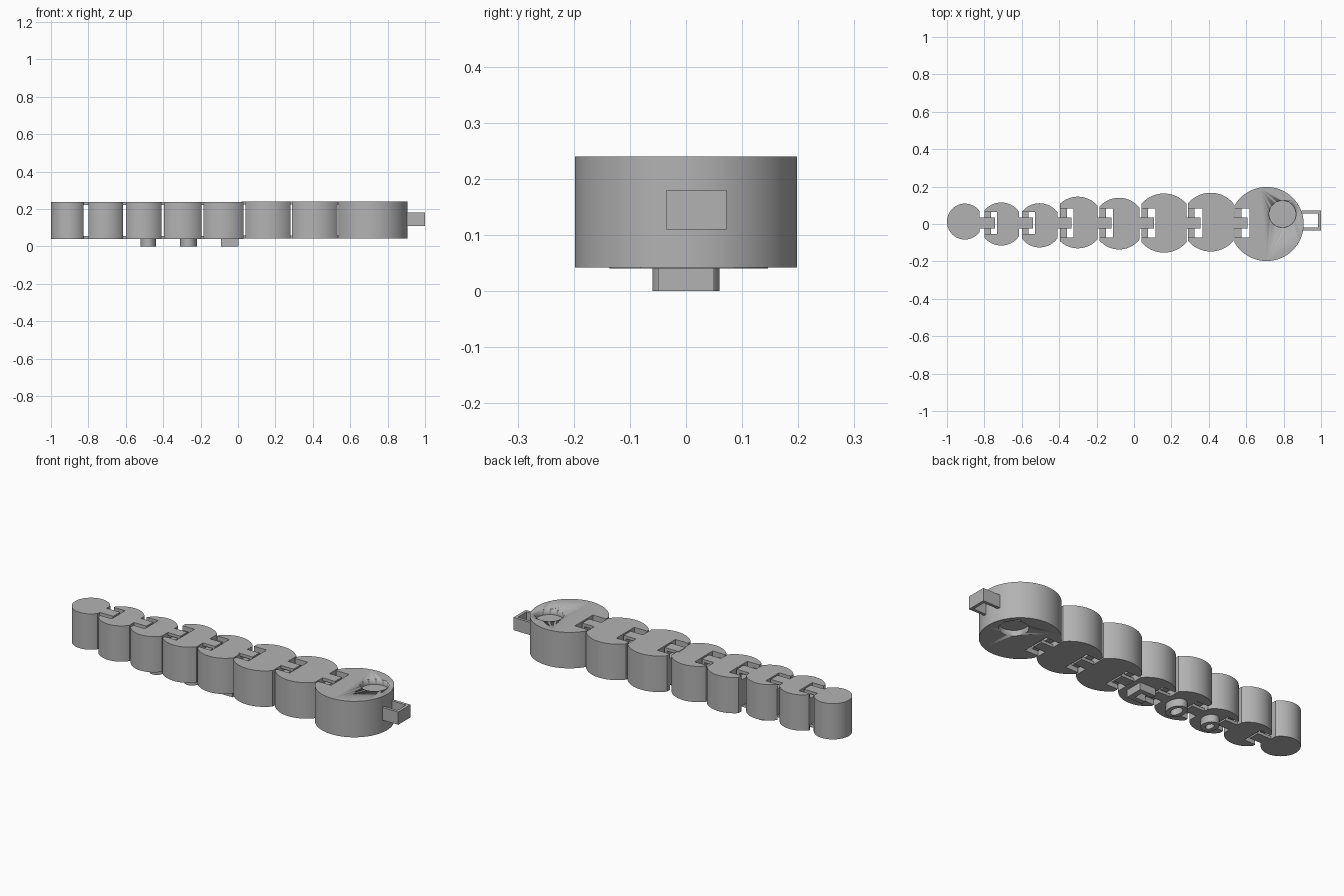
import bpy, bmesh
from math import acos, cos, sin, pi

if "Cube" in bpy.data.objects:
    bpy.data.objects.remove(bpy.data.objects["Cube"], do_unlink=True)

grey = bpy.data.materials.new("plain_grey")
grey.use_nodes = True
grey.diffuse_color = (0.45, 0.45, 0.45, 1)
grey.node_tree.nodes["Principled BSDF"].inputs["Base Color"].default_value = (0.45, 0.45, 0.45, 1)


def finish(name, bm):
    bmesh.ops.recalc_face_normals(bm, faces=bm.faces)
    mesh = bpy.data.meshes.new(name)
    bm.to_mesh(mesh)
    bm.free()
    obj = bpy.data.objects.new(name, mesh)
    bpy.context.collection.objects.link(obj)
    mesh.materials.append(grey)
    bpy.ops.object.select_all(action='DESELECT')
    obj.select_set(True)
    bpy.context.view_layer.objects.active = obj
    bpy.ops.object.shade_smooth_by_angle(angle=0.6)
    return obj


def extrude(name, outline, lo, hi, along_y=False):
    """Solid from a flat outline, pushed along z (or y)."""
    bm = bmesh.new()
    put = (lambda u, v, w: (u, w, v)) if along_y else (lambda u, v, w: (u, v, w))
    face = bm.faces.new([bm.verts.new(put(u, v, lo)) for u, v in outline])
    moved = bmesh.ops.extrude_face_region(bm, geom=[face])["geom"]
    bmesh.ops.translate(bm, vec=put(0, 0, hi - lo),
                        verts=[g for g in moved if isinstance(g, bmesh.types.BMVert)])
    return finish(name, bm)


def rect(x0, x1, y0, y1):
    return [(x0, y0), (x1, y0), (x1, y1), (x0, y1)]


def bracket(x0, x1, y0, y1, end, side):
    """U outline, open towards -x."""
    return [(x0, y0), (x1, y0), (x1, y1), (x0, y1), (x0, y1 - side),
            (x1 - end, y1 - side), (x1 - end, y0 + side), (x0, y0 + side)]


def oval(cx, cy, rx, ry, n=48):
    return [(cx + rx * cos(2 * pi * i / n), cy + ry * sin(2 * pi * i / n)) for i in range(n)]


def ring(name, cx, cy, rx, ry, wall, lo, hi):
    bm = bmesh.new()
    loops = [[bm.verts.new((x, y, z)) for x, y in oval(cx, cy, rx - w, ry - w)]
             for w, z in ((0, lo), (0, hi), (wall, hi), (wall, lo))]
    for k in range(4):
        a, b = loops[k], loops[(k + 1) % 4]
        for i in range(len(a)):
            j = (i + 1) % len(a)
            bm.faces.new((a[i], a[j], b[j], b[i]))
    return finish(name, bm)


def body_outline(cx, cy, r, left, right, slot, steps=40):
    """Disc with flat ends and a square slot in its left end."""
    a0 = acos((right - cx) / r) if right < cx + r else 0
    a1 = acos((left - cx) / r) if left > cx - r else pi
    top = [a0 + (a1 - a0) * i / steps for i in range(steps + 1)]
    pts = [(cx + r * cos(a), cy + r * sin(a)) for a in top]
    if slot:
        depth, lo, hi = slot
        pts += [(left, hi), (left + depth, hi), (left + depth, lo), (left, lo)]
    low = [(cx + r * cos(a), cy - r * sin(a)) for a in reversed(top)]
    if not slot:
        low = low[1:]
    return pts + (low if a0 else low[:-1])


# Body segments from tail to head: centre x, y, radius, left end, right end
segments = [
    (-.904, .013, .096, -1.0, -.825), (-.71, 0, .115, -.80, -.615),
    (-.505, -.007, .118, -.60, -.41), (-.30, .008, .138, -.395, -.195),
    (-.08, .002, .138, -.185, .03), (.16, .005, .158, .04, .28),
    (.41, .01, .157, .288, .533), (.709, 0, .198, .538, .907)]
names = ["tail_tip"] + [f"body_segment_{i}" for i in range(1, 7)] + ["head"]
solids = []
for i, (cx, cy, r, left, right) in enumerate(segments):
    lo, hi = (.042, .24) if i > 4 else (.04, .237)
    half = .058 if i < 3 else .078
    slot = (.066 + .002 * i, .005 - half, .005 + half) if i else None
    solids.append(extrude(names[i], body_outline(cx, cy, r, left, right, slot), lo, hi))
    if i:
        # Cross bar closing the slot
        extrude(f"hinge_bar_{i}", rect(left, left + .036, .003 - half, .007 + half), .068, .212)
        # Loop of the previous segment reaching around the bar
        extrude(f"hinge_loop_{i}",
                bracket(segments[i - 1][4] - .01, left + slot[0] - .01, lo, hi, .016, .016),
                -.025, .035, along_y=True)

# Shallow round recesses in the top and bottom of the head
for label, lo, hi in (("top", .21, .3), ("bottom", 0, .072)):
    cutter = extrude(f"{label}_recess_cutter", oval(.794, .053, .072, .072), lo, hi)
    cutter.hide_render = True
    cutter.hide_set(True)
    cut = solids[-1].modifiers.new(f"{label}_recess", 'BOOLEAN')
    cut.operation, cut.solver, cut.object = 'DIFFERENCE', 'EXACT', cutter
bpy.context.view_layer.objects.active = solids[-1]
for label in ("top", "bottom"):
    bpy.ops.object.modifier_apply(modifier=f"{label}_recess")
    bpy.data.objects.remove(bpy.data.objects[f"{label}_recess_cutter"], do_unlink=True)

# Keyring loop on the nose
extrude("keyring_loop", bracket(.895, 1.0, -.035, .072, .016, .016), .11, .18)

# Raised feet below the middle segments
ring("rear_foot", -.48, -.008, .041, .05, .024, 0, .045)
ring("middle_foot", -.265, 0, .046, .06, .022, 0, .045)
extrude("front_foot", bracket(-.092, .003, -.05, .05, .03, .026), 0, .045)
